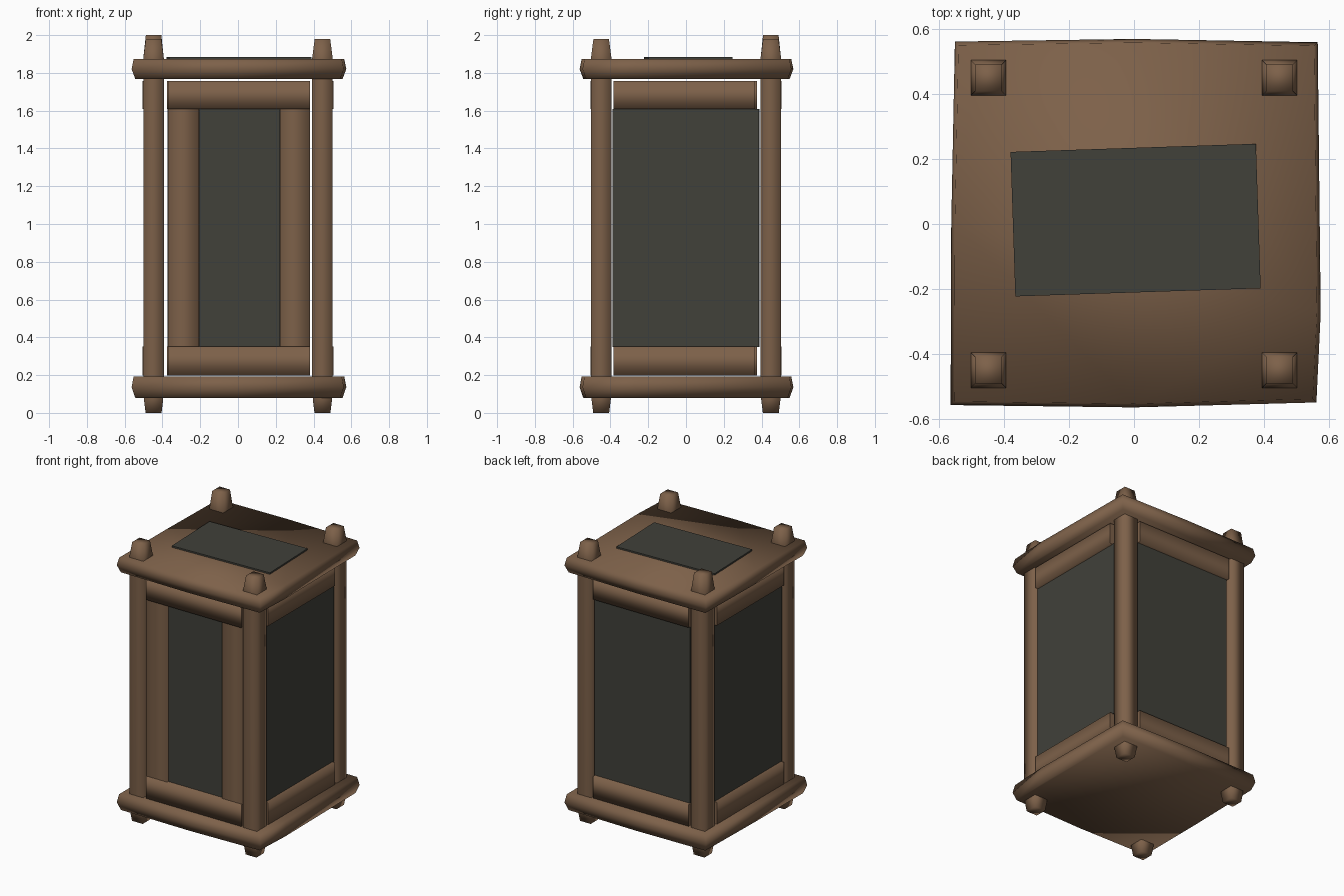
import bpy, bmesh, math
from mathutils import Matrix

if "Cube" in bpy.data.objects:
    bpy.data.objects.remove(bpy.data.objects["Cube"])


def material(name, col):
    m = bpy.data.materials.new(name)
    m.diffuse_color = (*col, 1)
    m.use_nodes = True
    m.node_tree.nodes["Principled BSDF"].inputs["Base Color"].default_value = m.diffuse_color
    return m


WOOD = material("brown_wood", (0.205, 0.119, 0.067))
GLASS = material("dark_pane", (0.052, 0.052, 0.042))


def finish(bm, name, mat, smooth=True, matrix=None):
    bmesh.ops.recalc_face_normals(bm, faces=bm.faces)
    for f in bm.faces:
        f.smooth = smooth
    if matrix:
        bm.transform(matrix)
    me = bpy.data.meshes.new(name)
    bm.to_mesh(me)
    bm.free()
    me.materials.append(mat)
    ob = bpy.data.objects.new(name, me)
    bpy.context.collection.objects.link(ob)
    return ob


def loft(rings):
    """Stack of closed rings of 3D points, capped at both ends."""
    bm = bmesh.new()
    loops = [[bm.verts.new(p) for p in r] for r in rings]
    n = len(loops[0])
    for a, b in zip(loops, loops[1:]):
        for i in range(n):
            bm.faces.new((a[i], a[(i + 1) % n], b[(i + 1) % n], b[i]))
    bm.faces.new(loops[0][::-1])
    bm.faces.new(loops[-1])
    return bm


def square(cx, cy, h, z):
    return [(cx + sx * h, cy + sy * h, z) for sx, sy in ((-1, -1), (1, -1), (1, 1), (-1, 1))]


def bar(name, mat, lo, hi, axis=None, matrix=None):
    """Box; with an axis it is shaded round along that axis, otherwise flat."""
    bm = loft([[(lo[0], lo[1], z), (hi[0], lo[1], z), (hi[0], hi[1], z), (lo[0], hi[1], z)]
               for z in (lo[2], hi[2])])
    if axis is not None:
        for e in bm.edges:
            a, b = e.verts
            e.smooth = abs(a.co[axis] - b.co[axis]) > 1e-5   # sharp end caps
    return finish(bm, name, mat, axis is not None, matrix)


# corner posts with tapered ends
for nx, sx in (("left", -1), ("right", 1)):
    for ny, sy in (("front", -1), ("back", 1)):
        top = 2.0 if (sx < 0 and sy > 0) else 1.98
        cx, cy = sx * 0.447, sy * 0.449
        rings = [square(cx, cy, h, z) for z, h in
                 ((0, 0.042), (0.07, 0.051), (0.19, 0.054), (1.77, 0.054), (1.88, 0.054), (top, 0.041))]
        finish(loft(rings), f"{ny}_{nx}_post", WOOD)

# base and roof slabs with slightly uneven hand-cut outline and a ridge round the edge
OUTLINE = [(-0.555, -0.548), (0.0, -0.555), (0.552, -0.54), (0.565, -0.27),
           (0.556, 0.55), (0.0, 0.56), (-0.542, 0.552), (-0.553, 0.0)]
for name, z0, z1 in (("base_slab", 0.08, 0.193), ("roof_slab", 1.768, 1.873)):
    rings = [[(x * s, y * s, z) for x, y in OUTLINE]
             for z, s in ((z0, 0.98), ((z0 + z1) / 2, 1.015), (z1, 0.995))]
    bm = loft(rings)
    for e in bm.edges:
        if len(e.link_faces) == 2 and e.calc_face_angle() > math.radians(50):
            e.smooth = False
    finish(bm, name, WOOD)

# rails and panes on the four sides
for k, (side, off) in enumerate((("front", 0.005), ("right", -0.01), ("back", 0.0), ("left", 0.0))):
    rot = Matrix.Rotation(k * math.pi / 2, 4, 'Z')
    x0, x1 = off - 0.375, off + 0.375
    bar(f"{side}_lower_rail", WOOD, (x0, -0.506, 0.197), (x1, -0.41, 0.352), 0, rot)
    bar(f"{side}_upper_rail", WOOD, (x0, -0.506, 1.608), (x1, -0.41, 1.757), 0, rot)
    if side == "front":
        g0, g1 = -0.205, 0.22
    elif side == "back":
        g0, g1 = -0.378, 0.372
    else:
        g0, g1 = -0.39, 0.386
    bar(f"{side}_pane", GLASS, (g0, -0.485, 0.348), (g1, -0.455, 1.61), None, rot)

# upright boards either side of the front pane
bar("front_left_board", WOOD, (-0.37, -0.498, 0.35), (-0.207, -0.42, 1.61), 2)
bar("front_right_board", WOOD, (0.222, -0.498, 0.35), (0.38, -0.42, 1.61), 2)

# slightly turned roof pane
bar("roof_pane", GLASS, (-0.377, -0.222, 1.865), (0.377, 0.222, 1.884), None,
    Matrix.Translation((0.005, 0.012, 0)) @ Matrix.Rotation(math.radians(1.9), 4, 'Z'))
